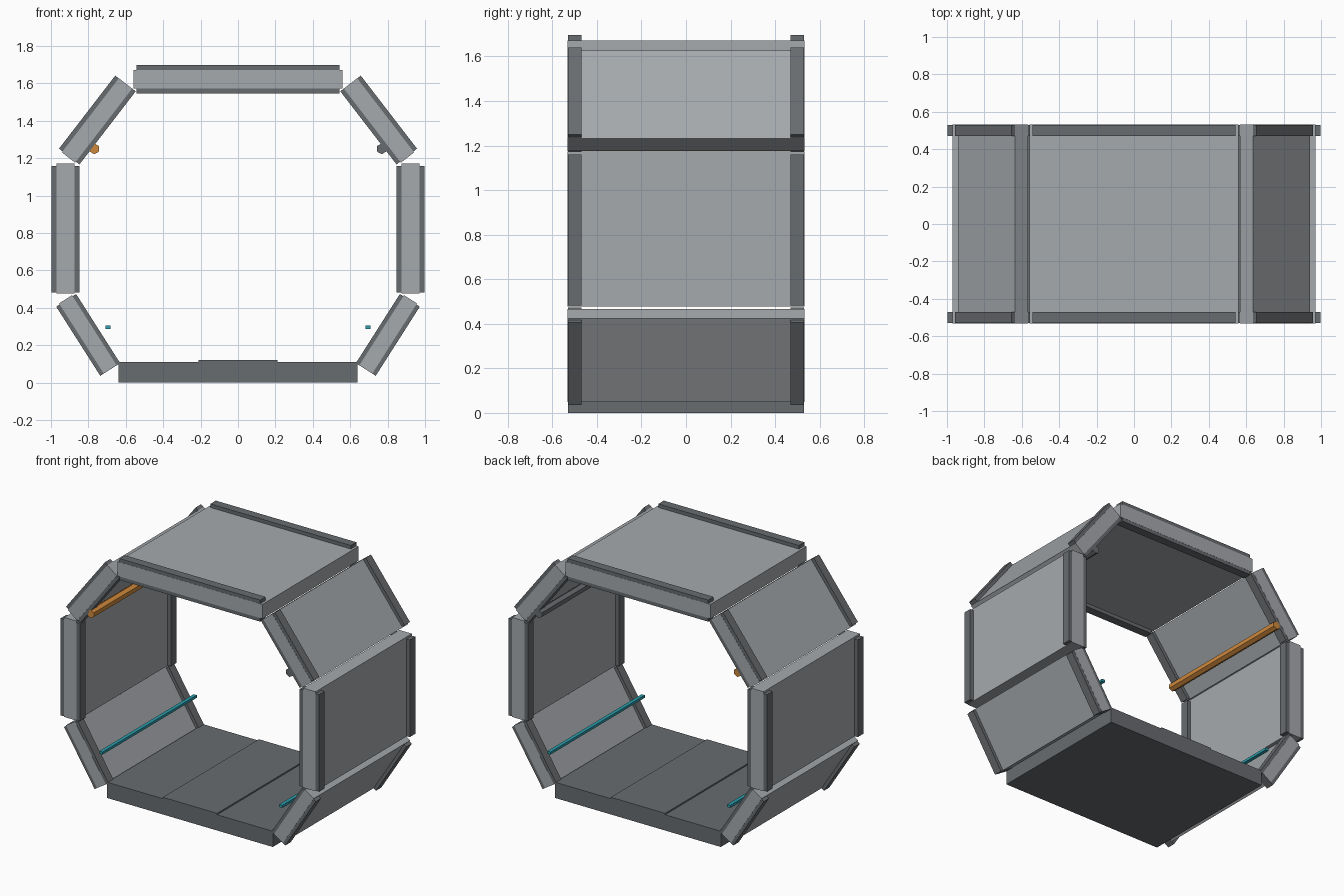
import bpy, math

if "Cube" in bpy.data.objects:
    bpy.data.objects.remove(bpy.data.objects["Cube"])

def material(name, rgb):
    m = bpy.data.materials.new(name)
    m.diffuse_color = (*rgb, 1)
    m.use_nodes = True
    m.node_tree.nodes["Principled BSDF"].inputs["Base Color"].default_value = m.diffuse_color
    return m

LIGHT = material("light grey panel", (0.38, 0.40, 0.42))
DARK = material("dark grey frame", (0.14, 0.15, 0.16))
ORANGE = material("orange pipe", (0.62, 0.25, 0.045))
TEAL = material("teal light", (0.025, 0.34, 0.42))

def box(name, center, size, mat, tilt=0.0):
    """Box centred at a point, turned about the y axis."""
    bpy.ops.mesh.primitive_cube_add(size=1, location=center, rotation=(0, tilt, 0))
    o = bpy.context.object
    o.name = name
    o.scale = size
    o.data.materials.append(mat)
    return o

HALF = 0.53      # half depth of the corridor
RIB_W = 0.06     # rib depth along y

def wall(name, center, tilt, panel, rib, shift=0.0):
    """Panel (thickness, length) with a thicker rib at each open end.
    shift moves the panel along its own length."""
    x, z = center
    px, pz = x + shift * math.sin(tilt), z + shift * math.cos(tilt)
    box(name + "_panel", (px, 0, pz), (panel[0], 2 * HALF + 0.002, panel[1]), LIGHT, tilt)
    for end, s in (("front", -1), ("back", 1)):
        box(f"{name}_{end}_rib", (x, s * (HALF - RIB_W / 2), z),
            (rib[0], RIB_W, rib[1]), DARK, tilt)

# Floor slab with raised walkway
box("floor", (0, 0, 0.055), (1.28, 2 * HALF, 0.11), DARK)
box("walkway", (0, 0, 0.09), (0.42, 2 * HALF, 0.06), DARK)

# Ceiling
wall("ceiling", (0, 1.622), math.pi / 2, (0.10, 1.12), (0.15, 1.085))

# Side walls, and the sloped walls above and below them
for side, s in (("right", 1), ("left", -1)):
    wall(side + "_wall", (s * 0.923, 0.82), 0, (0.096, 0.695), (0.15, 0.678), 0.005)
    wall(side + "_lower_slope", (s * 0.801, 0.255), s * math.radians(32.5),
         (0.082, 0.443), (0.126, 0.438), 0.004)
    wall(side + "_upper_slope", (s * 0.752, 1.404), s * math.radians(-37.6),
         (0.09, 0.50), (0.138, 0.493), -0.003)

    # Light strip along the lower slope
    box(side + "_light_strip", (s * 0.695, 0, 0.296), (0.025, 1.04, 0.018), TEAL)

    # Six-sided pipe along the upper slope
    bpy.ops.mesh.primitive_cylinder_add(vertices=6, radius=0.029, depth=2 * HALF,
                                        location=(s * 0.768, 0, 1.25),
                                        rotation=(math.pi / 2, 0, 0))
    pipe = bpy.context.object
    pipe.name = side + "_pipe"
    pipe.data.materials.append(DARK if s > 0 else ORANGE)
